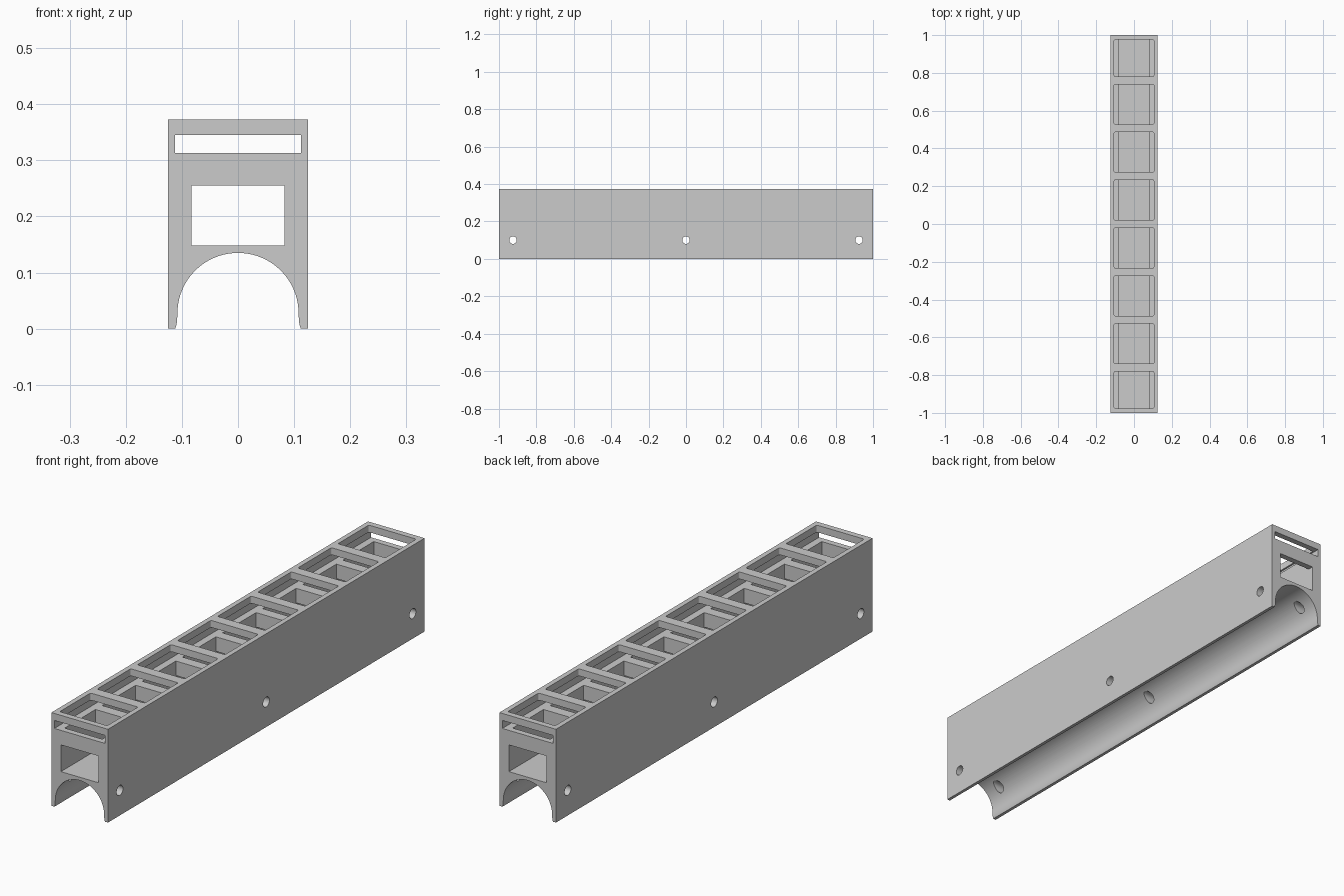
import bpy
import math

cube = bpy.data.objects.get("Cube")
if cube:
    bpy.data.objects.remove(cube, do_unlink=True)

grey = bpy.data.materials.new("plain grey")
grey.use_nodes = True
colour = (0.6, 0.6, 0.6, 1)
grey.diffuse_color = colour
grey.node_tree.nodes["Principled BSDF"].inputs["Base Color"].default_value = colour


def prism(name, outline, axis, start, end):
    """Extrude a closed 2D outline along x, y or z."""
    place = {"x": lambda a, b, t: (t, a, b),
             "y": lambda a, b, t: (a, t, b),
             "z": lambda a, b, t: (a, b, t)}[axis]
    n = len(outline)
    verts = [place(a, b, t) for t in (start, end) for a, b in outline]
    faces = [list(range(n)), list(range(n, 2 * n))]
    faces += [[i, (i + 1) % n, n + (i + 1) % n, n + i] for i in range(n)]
    mesh = bpy.data.meshes.new(name)
    mesh.from_pydata(verts, [], faces)
    mesh.materials.append(grey)
    obj = bpy.data.objects.new(name, mesh)
    bpy.context.collection.objects.link(obj)
    # Make all normals point outward
    bpy.context.view_layer.objects.active = obj
    bpy.ops.object.select_all(action="DESELECT")
    obj.select_set(True)
    bpy.ops.object.mode_set(mode="EDIT")
    bpy.ops.mesh.select_all(action="SELECT")
    bpy.ops.mesh.normals_make_consistent(inside=False)
    bpy.ops.object.mode_set(mode="OBJECT")
    return obj


def rounded(a0, a1, b0, b1, r, steps=4):
    """Rectangle outline with rounded corners."""
    points = []
    corners = [(a1 - r, b1 - r), (a0 + r, b1 - r), (a0 + r, b0 + r), (a1 - r, b0 + r)]
    for k, (a, b) in enumerate(corners):
        for i in range(steps + 1):
            t = (k + i / steps) * math.pi / 2
            points.append((a + r * math.cos(t), b + r * math.sin(t)))
    return points


def rectangle(a, b0, b1):
    return [(-a, b0), (a, b0), (a, b1), (-a, b1)]


def cut(body, cutter):
    mod = body.modifiers.new("cut", "BOOLEAN")
    mod.operation = "DIFFERENCE"
    mod.solver = "EXACT"
    mod.object = cutter
    bpy.ops.object.select_all(action="DESELECT")
    bpy.context.view_layer.objects.active = body
    body.select_set(True)
    bpy.ops.object.modifier_apply(modifier=mod.name)
    bpy.data.objects.remove(cutter, do_unlink=True)


# Long body with an arched channel underneath
W, H, R, CZ = 0.125, 0.373, 0.108, 0.027
arch = [(R * math.cos(i * math.pi / 48), CZ + R * math.sin(i * math.pi / 48))
        for i in range(49)]
lip = [(0.112, 0), (0.110, 0.006), (0.1085, 0.014)]
outline = ([(-W, 0), (-W, H), (W, H), (W, 0)] + lip + arch
           + [(-x, z) for x, z in reversed(lip)])
body = prism("channel_body", outline, "y", -1, 1)

# Slot and window running the full length
cut(body, prism("slot_cutter", rectangle(0.112, 0.313, 0.345), "y", -1.1, 1.1))
cut(body, prism("window_cutter", rectangle(0.083, 0.148, 0.255), "y", -1.1, 1.1))

# Eight pockets: wide above the slot floor, narrower below it
for i in range(8):
    y = (i - 3.5) * 0.2535
    y0, y1 = max(y - 0.106, -0.976), min(y + 0.106, 0.976)
    cut(body, prism("pocket_cutter", rounded(-0.105, 0.105, y0, y1, 0.006), "z", 0.33, 0.5))
    cut(body, prism("well_cutter", rectangle(0.083, y0, y1), "z", 0.148, 0.33))

# Round screw holes through both side walls
for y in (-0.925, 0, 0.925):
    ring = [(y + 0.02 * math.cos(i * math.pi / 16), 0.1 + 0.02 * math.sin(i * math.pi / 16))
            for i in range(32)]
    cut(body, prism("hole_cutter", ring, "x", -0.2, 0.2))

bpy.ops.object.select_all(action="DESELECT")
body.select_set(True)
bpy.context.view_layer.objects.active = body
bpy.ops.object.shade_smooth_by_angle(angle=math.radians(30))
